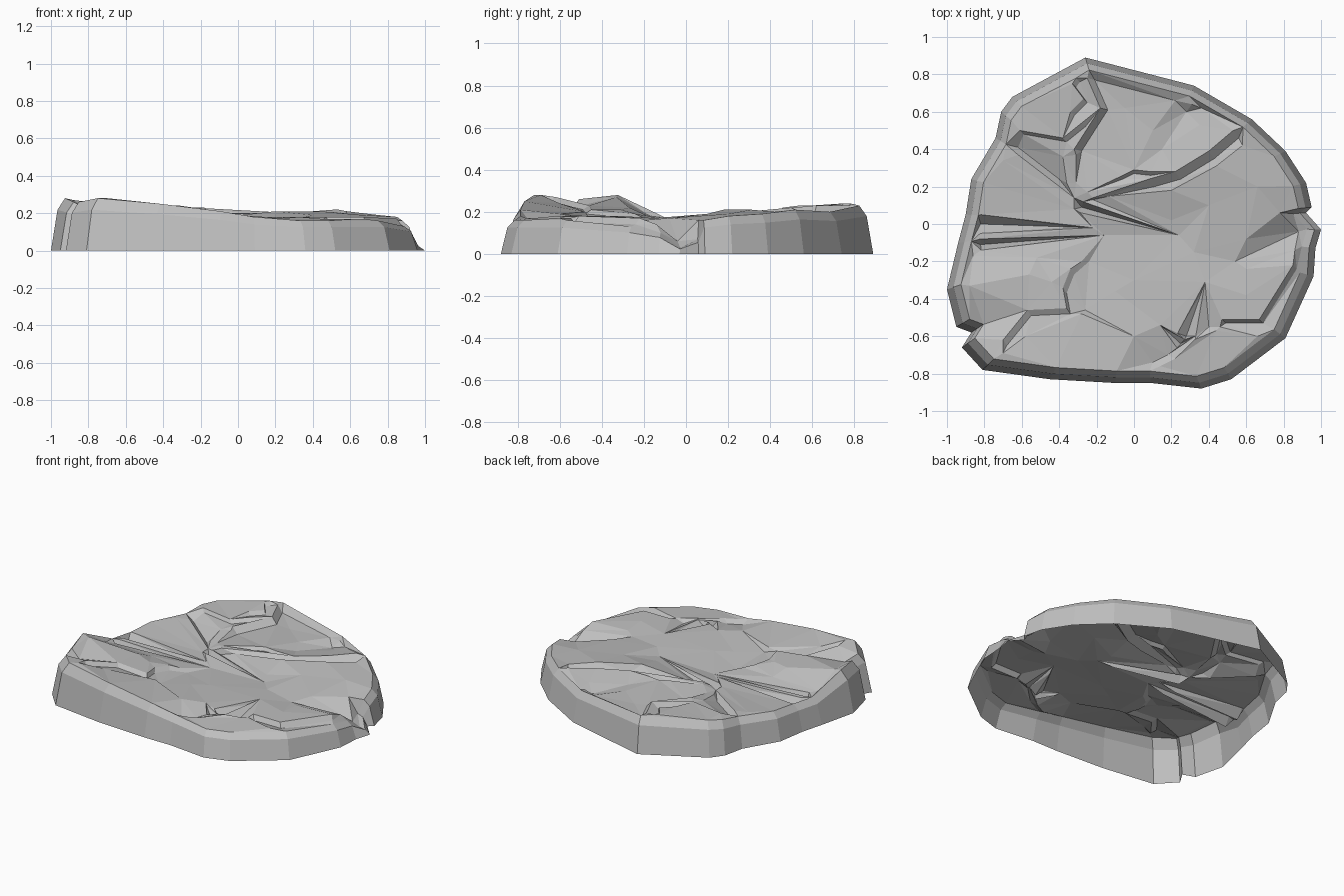
import bpy
import bmesh
from mathutils import Vector
from mathutils.geometry import delaunay_2d_cdt

UNIT = 0.01  # feature coordinates below are in hundredths

default_cube = bpy.data.objects.get("Cube")
if default_cube:
    bpy.data.objects.remove(default_cube, do_unlink=True)

crease_points = []
crease_edges = []


def crease(*path, closed=False):
    """Add a fold line to the upper surface of the slab."""
    start = len(crease_points)
    crease_points.extend(Vector(point) * UNIT for point in path)
    last = len(crease_points) - 1
    crease_edges.extend((index, index + 1) for index in range(start, last))
    if closed:
        crease_edges.append((last, start))


def ledge(*path, shift, drop):
    """Add a broken step: an upper lip and its lowered, shifted foot."""
    crease(*path)
    crease(*[(x + shift[0], y + shift[1], z - drop) for x, y, z in path])


def wedge_crack(mouth, tip, half_width, depth):
    """Add a crack that is open at the mouth and closes at the tip."""
    mouth, tip = Vector(mouth), Vector(tip)
    along = (tip - mouth).normalized()
    side = Vector((-along.y, along.x, 0)) * half_width
    crease(mouth + side, tip, mouth - side)
    floor_start = mouth - Vector((0, 0, depth))
    floor_end = mouth.lerp(tip, 0.8) - Vector((0, 0, depth * 0.5))
    crease(floor_start, floor_end)


# Outline at the ground, clockwise from the back, with the rim height
outline = [
    (-26, 89, 23), (32, 74, 20), (63, 56, 21), (81, 39, 19), (92, 22, 18),
    (95, 9, 16), (92, 6, 7), (100, -3, 3), (97, -13, 10), (96, -28, 13),
    (81, -61, 16), (52, -83, 16), (36, -88, 16), (9, -85, 18), (-10, -85, 21),
    (-45, -83, 25), (-81, -78, 28), (-92, -66, 26), (-87, -58, 22),
    (-95, -55, 26), (-100, -35, 28), (-94, -10, 17), (-90, 5, 17),
    (-87, 24, 18), (-74, 46, 19), (-71, 60, 21), (-65, 68, 22),
]


def ring(inset, height_factor):
    """Return the outline pulled inwards and raised towards the rim."""
    scale = UNIT * (1 - inset)
    return [Vector((x * scale, y * scale, z * UNIT * height_factor))
            for x, y, z in outline]


ground_ring = ring(0, 0)
shoulder_ring = ring(0.035, 0.78)
rim_ring = ring(0.075, 1)
crease(*[point / UNIT for point in rim_ring], closed=True)

# Raised plate at the back left, with a broken inner layer
ledge((-25, 78, 23), (-18, 62, 23), (-32, 40, 21), shift=(4, -1), drop=4)
ledge((-31, 78, 24), (-33, 75, 24), (-27, 67, 23), (-34, 60, 23),
      (-28, 54, 23), (-38, 46, 22), (-61, 50, 22), shift=(2, -2), drop=2)

# Long curved groove below the back right plate
ledge((-25, 17, 19), (8, 24, 20), (22, 28, 20), (40, 39, 21), (53, 50, 22),
      shift=(3, -4), drop=4)
crease((-22, 14, 19), (20, 18, 21), (44, 31, 21), (58, 42, 20))

# Diagonal slivers and block on the left
crease((-70, 34, 19), (-32, 8, 16))
crease((-62, 37, 19), (-32, 14, 16))
crease((-62, 41, 16), (-40, 24, 14))
crease((-38, 36, 19), (-36, 22, 17))
crease((-31, 37, 20), (-31, 22, 17))

# Cracks that meet near the middle
wedge_crack((-82, 0, 17), (-22, -2, 16), half_width=5, depth=6)
wedge_crack((-82, -11, 17), (-16, -6, 15), half_width=3, depth=6)
wedge_crack((-28, 9, 17), (24, -6, 16), half_width=3, depth=5)

# High plate at the front left
crease((-86, -17, 18), (-52, -18, 18), (-28, -20, 17))
crease((-88, -33, 27), (-56, -27, 22), (-44, -31, 21))
ledge((-34, -24, 19), (-38, -34, 20), (-36, -45, 21), (-57, -46, 23),
      (-70, -62, 27), shift=(2, -3), drop=2)
crease((-28, -48, 20), (-58, -60, 24), (-70, -69, 28))
crease((-24, -20, 15), (-26, -46, 17))

# Chipped plates at the front right
wedge_crack((28, -60, 18), (38, -31, 18), half_width=5, depth=4)
wedge_crack((25, -64, 17), (14, -54, 18), half_width=3, depth=3)
ledge((44, -57, 17), (22, -72, 17), (14, -76, 17), shift=(-4, 2), drop=2)
crease((46, -55, 17), (66, -60, 17))
ledge((47, -51, 18), (67, -51, 18), (85, -22, 17), shift=(2, -2), drop=3)

# Valley that opens at the right edge
crease((54, -20, 16), (88, -4, 6))
crease((60, -8, 17), (78, 6, 16))
crease((60, -24, 17), (86, -14, 14))

# Small chip and pit in the back right plate
crease((22, 66, 18), (28, 60, 15), (36, 62, 17))
crease((31, 64, 19))
ledge((-6, 26, 20), (0, 29, 20), (9, 28, 20), shift=(0, -2), drop=2)

# Gentle dips across the open surface
for dip in [(0, -30, 17), (20, 2, 17), (0, -60, 19), (40, 10, 19),
            (10, 50, 18), (-5, 62, 18), (15, 40, 17), (35, 53, 18),
            (66, 20, 19), (32, -15, 17), (-10, -36, 17), (60, -38, 18)]:
    crease(dip)


def height_near(spot):
    """Blend the nearby heights where two fold lines cross."""
    weights = [1 / ((point.xy - spot).length + UNIT * 0.1) ** 3
               for point in crease_points]
    heights = [point.z for point in crease_points]
    return sum(w * h for w, h in zip(weights, heights)) / sum(weights)


# Fold the upper surface between its crease lines
flat_points = [point.xy for point in crease_points]
spots, _, triangles, origins, _, _ = delaunay_2d_cdt(
    flat_points, crease_edges, [], 1, 0.00001)
mesh_builder = bmesh.new()
surface = []
for spot, origin in zip(spots, origins):
    height = crease_points[origin[0]].z if origin else height_near(spot)
    surface.append(mesh_builder.verts.new((spot.x, spot.y, height)))
for triangle in triangles:
    mesh_builder.faces.new([surface[index] for index in triangle])

# Sloping outer wall, open underneath
wall = [[mesh_builder.verts.new(point) for point in loop]
        for loop in (ground_ring, shoulder_ring, rim_ring)]
for lower, upper in zip(wall, wall[1:]):
    for index in range(len(outline)):
        previous = index - 1
        mesh_builder.faces.new((lower[index], lower[previous],
                                upper[previous], upper[index]))
bmesh.ops.remove_doubles(mesh_builder, verts=mesh_builder.verts, dist=0.0001)
loose = [vert for vert in mesh_builder.verts if not vert.link_faces]
bmesh.ops.delete(mesh_builder, geom=loose, context="VERTS")

# One plain stone material
stone = bpy.data.materials.new("grey stone")
stone_colour = (0.52, 0.52, 0.52, 1)
stone.diffuse_color = stone_colour
stone.use_nodes = True
shader = next(node for node in stone.node_tree.nodes
              if node.type == "BSDF_PRINCIPLED")
shader.inputs["Base Color"].default_value = stone_colour
shader.inputs["Roughness"].default_value = 0.9

slab_mesh = bpy.data.meshes.new("rock_slab")
mesh_builder.to_mesh(slab_mesh)
mesh_builder.free()
slab_mesh.materials.append(stone)
rock_slab = bpy.data.objects.new("rock_slab", slab_mesh)
bpy.context.collection.objects.link(rock_slab)
